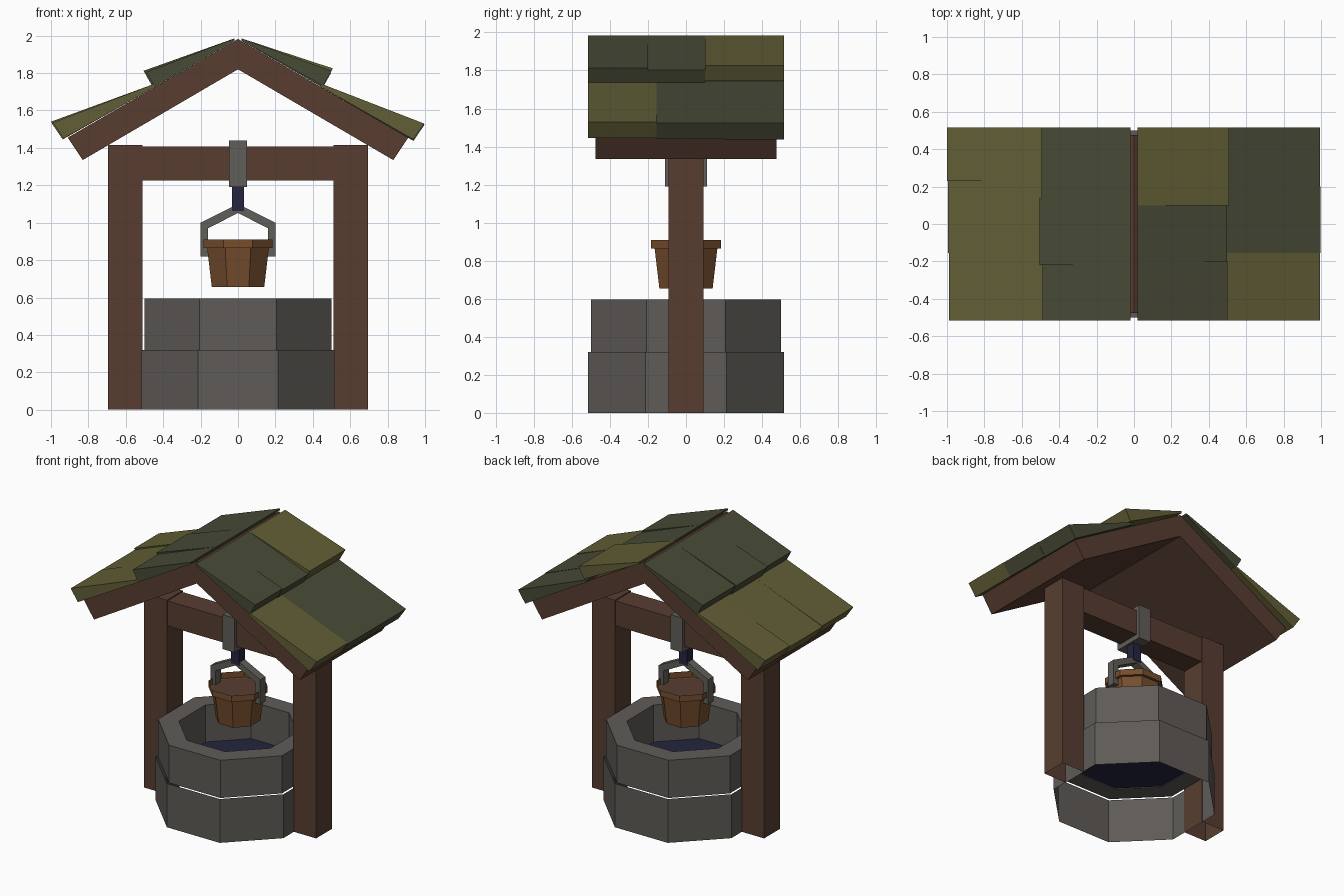
import bpy, bmesh
from math import cos, sin, pi

if "Cube" in bpy.data.objects:
    bpy.data.objects.remove(bpy.data.objects["Cube"], do_unlink=True)


def material(name, rgb):
    mat = bpy.data.materials.new(name)
    mat.use_nodes = True
    mat.diffuse_color = (*rgb, 1)
    mat.node_tree.nodes["Principled BSDF"].inputs["Base Color"].default_value = (*rgb, 1)
    return mat


stone = material("stone grey", (.114, .105, .095))
iron = material("iron grey", (.118, .112, .100))
timber = material("dark timber", (.098, .048, .031))
bucket_wood = material("bucket wood", (.181, .076, .027))
navy = material("deep navy", (.018, .018, .051))
olive = material("olive shingle", (.122, .112, .037))
green = material("dark green shingle", (.065, .069, .037))


def finish(bm, name, mat):
    mesh = bpy.data.meshes.new(name)
    bm.to_mesh(mesh)
    bm.free()
    mesh.materials.append(mat)
    obj = bpy.data.objects.new(name, mesh)
    bpy.context.collection.objects.link(obj)
    return obj


def prism(name, mat, profile, y0, y1, open_bottom=False):
    """Extrude an (x, z) outline from y0 to y1."""
    bm = bmesh.new()
    ends = [[bm.verts.new((x, y, z)) for x, z in profile] for y in (y0, y1)]
    bm.faces.new(ends[0])
    bm.faces.new(ends[1][::-1])
    n = len(profile)
    for i in range(n):
        j = (i + 1) % n
        bm.faces.new((ends[0][j], ends[0][i], ends[1][i], ends[1][j]))
    bmesh.ops.recalc_face_normals(bm, faces=bm.faces)
    if open_bottom:
        low = [f for f in bm.faces if f.normal.z < -.9]
        bmesh.ops.delete(bm, geom=low, context='FACES')
    return finish(bm, name, mat)


def box(name, mat, x0, x1, half_y, z0, z1, **kw):
    return prism(name, mat, [(x0, z0), (x1, z0), (x1, z1), (x0, z1)], -half_y, half_y, **kw)


def octagon(name, mat, profile, closed=False, bottom=False, top=False):
    """Sweep (apothem, z) points round eight flat sides."""
    bm = bmesh.new()
    rings = []
    for a, z in profile:
        r = a / cos(pi / 8)
        angles = [pi / 8 + k * pi / 4 for k in range(8)]
        rings.append([bm.verts.new((r * cos(t), r * sin(t), z)) for t in angles])
    pairs = list(zip(rings, rings[1:]))
    if closed:
        pairs.append((rings[-1], rings[0]))
    for lo, hi in pairs:
        for k in range(8):
            m = (k + 1) % 8
            bm.faces.new((lo[k], lo[m], hi[m], hi[k]))
    if bottom:
        bm.faces.new(rings[0][::-1])
    if top:
        bm.faces.new(rings[-1])
    return finish(bm, name, mat)


# Stone well: open lower wall, thick upper ring, water
octagon("lower_stone_wall", stone, [(.515, 0), (.515, .32)])
octagon("upper_stone_ring", stone,
        [(.5, .32), (.5, .595), (.37, .595), (.37, .32)], closed=True)
octagon("water", navy, [(.37, .325)], top=True)

# Timber frame
for side, x0 in (("right", -.695), ("left", .51)):
    box(side + "_post", timber, x0, x0 + .185, .092, 0, 1.415, open_bottom=True)
box("cross_beam", timber, -.515, .515, .085, 1.225, 1.408)

# Roof slab
slope = [(.83, 1.335), (.91, 1.455), (0, 1.982)]
mirrored = [(-x, z) for x, z in slope[1::-1]]
prism("roof_frame", timber, [(0, 1.82)] + slope + mirrored, -.475, .475)


# Wedge shingles: side, row, y range, tip x, tip z, colour
def shingle(name, mat, s, row, y0, y1, tip_x, tip_z):
    if row == "upper":
        outline = [(.02, 1.985), (tip_x, tip_z), (tip_x - .045, tip_z - .08), (.02, 1.972)]
    else:
        outline = [(.44, 1.745), (tip_x, tip_z), (tip_x - .058, tip_z - .085), (.44, 1.728)]
    prism(name, mat, [(s * x, z) for x, z in outline], y0, y1)


layout = {
    ("left", "upper"): ((-.2, .1), (.5, .498, .507), (1.812, 1.802, 1.825),
                        (green, green, olive)),
    ("left", "lower"): ((-.155, .2), (.995, .998, .995), (1.53, 1.525, 1.523),
                        (olive, green, green)),
    ("right", "upper"): ((-.22, .14), (.49, .505, .495), (1.805, 1.812, 1.808),
                         (green, green, green)),
    ("right", "lower"): ((-.155, .23), (.99, .995, 1.0), (1.535, 1.53, 1.54),
                         (olive, olive, olive)),
}
for (side, row), (cuts, xs, zs, mats) in layout.items():
    ys = (-.515, *cuts, .515)
    for i in range(3):
        shingle(f"{side}_{row}_shingle_{i + 1}", mats[i], 1 if side == "left" else -1,
                row, ys[i], ys[i + 1], xs[i], zs[i])

# Iron clasp and hanging rod
box("beam_clasp", iron, -.048, .048, .11, 1.19, 1.44)
box("hanging_rod", navy, -.033, .033, .035, 1.062, 1.19)

# Bucket handle
outer = [(-.2, .82), (-.2, 1.0), (0, 1.1), (.2, 1.0), (.2, .82)]
inner = [(.16, .82), (.16, .97), (0, 1.052), (-.16, .97), (-.16, .82)]
prism("bucket_handle", iron, outer + inner, -.03, .03)

# Bucket
octagon("bucket_body", bucket_wood, [(.14, .655), (.165, .865)], bottom=True)
octagon("bucket_rim", bucket_wood, [(.162, .865), (.185, .865), (.185, .91)])
octagon("bucket_inside", timber, [(.165, .868)], top=True)
